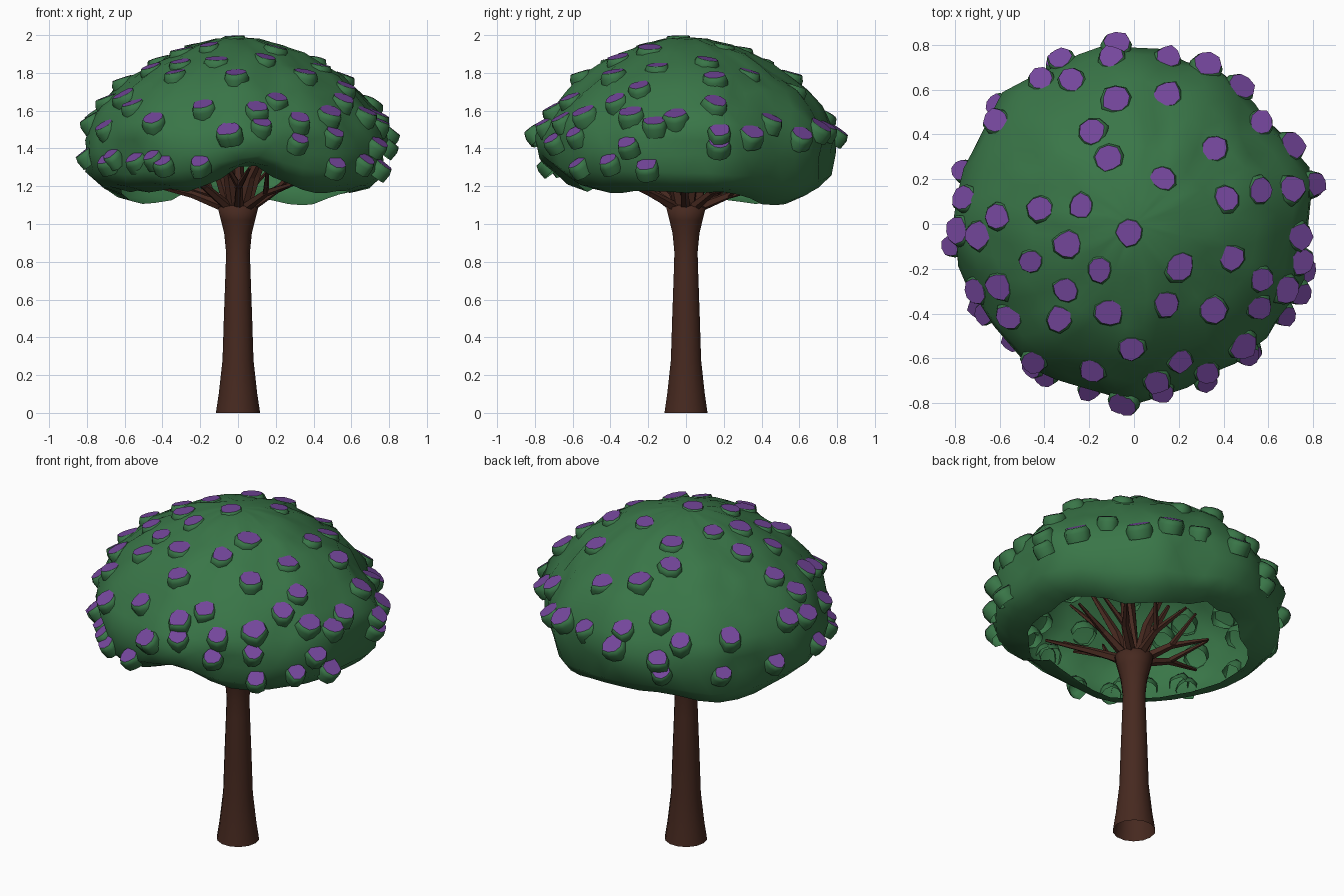
import bpy, bmesh, math, random
from mathutils import Vector
from mathutils.bvhtree import BVHTree

if "Cube" in bpy.data.objects:
    bpy.data.objects.remove(bpy.data.objects["Cube"])

random.seed(7)


def material(name, rgb):
    m = bpy.data.materials.new(name)
    m.diffuse_color = (*rgb, 1)
    m.use_nodes = True
    m.node_tree.nodes["Principled BSDF"].inputs["Base Color"].default_value = m.diffuse_color
    return m


BARK = material("brown bark", (0.062, 0.022, 0.014))
LEAF = material("green leaves", (0.041, 0.180, 0.064))
PURPLE = material("purple blossom", (0.175, 0.062, 0.330))


def finish(bm, name, mat, smooth=True):
    me = bpy.data.meshes.new(name)
    bm.to_mesh(me)
    bm.free()
    me.materials.append(mat)
    for p in me.polygons:
        p.use_smooth = smooth
    ob = bpy.data.objects.new(name, me)
    bpy.context.collection.objects.link(ob)
    return ob


def bridge(bm, a, b):
    n = len(a)
    for i in range(n):
        bm.faces.new((a[i], a[(i + 1) % n], b[(i + 1) % n], b[i]))


# Trunk: flared foot, slim waist, widening crotch (open at the foot)
bm = bmesh.new()
prev = None
for r, z in [(.117, 0), (.102, .1), (.082, .28), (.075, .5), (.066, .75), (.063, .85),
             (.073, .95), (.09, 1.02), (.108, 1.09), (.07, 1.1)]:
    ring = [bm.verts.new((r * math.cos(i * math.tau / 14), r * math.sin(i * math.tau / 14), z))
            for i in range(14)]
    if prev:
        bridge(bm, prev, ring)
    prev = ring
bm.faces.new(prev)
finish(bm, "trunk", BARK)


# Branches: tapered tubes along short paths
def tube(bm, pts, radii, sides=5):
    prev = None
    for i, p in enumerate(pts):
        d = pts[min(i + 1, len(pts) - 1)] - pts[max(i - 1, 0)]
        q = d.to_track_quat('Z', 'Y')
        ring = [bm.verts.new(p + q @ Vector((radii[i] * math.cos(k * math.tau / sides),
                                             radii[i] * math.sin(k * math.tau / sides), 0)))
                for k in range(sides)]
        if prev:
            bridge(bm, prev, ring)
        prev = ring
    bm.faces.new(prev)


def polar(r, a, z):
    return Vector((r * math.cos(a), r * math.sin(a), z))


bm = bmesh.new()
for i in range(8):
    a = i * math.tau / 8 + random.uniform(-.15, .15)
    reach, top = random.uniform(.40, .50), random.uniform(1.2, 1.3)
    fork = polar(reach * .5, a, 1.1 + (top - 1.1) * .5)
    tube(bm, [polar(.06, a, 1.085), fork, polar(reach, a + .12, top)], [.028, .02, .008])
    tube(bm, [fork, polar(reach * .9, a - .28, top + .08)], [.018, .007])
for i in range(5):
    a = i * math.tau / 5 + .4
    tube(bm, [polar(.04, a, 1.08), polar(.1, a, 1.25), polar(.24, a + .2, 1.5)],
         [.034, .026, .01])
tube(bm, [Vector((0, 0, 1.08)), Vector((.01, -.02, 1.5)), Vector((-.03, -.04, 1.96))],
     [.035, .025, .01])
finish(bm, "branches", BARK, False)

# Canopy: hollow dome, outline radius every 15 degrees from +x
OUTLINE = [.79, .83, .77, .75, .78, .77, .80, .80, .79, .82, .80, .80,
           .82, .80, .78, .78, .79, .76, .81, .78, .76, .77, .78, .79]
PROFILE = [(.15, 1.98), (.3, 1.945), (.44, 1.9), (.57, 1.84), (.69, 1.775), (.8, 1.7),
           (.89, 1.615), (.96, 1.53), (1, 1.45), (.995, 1.36), (.97, 1.26), (.88, 1.19),
           (.76, 1.16)]
SEG = 40


def canopy_radius(a):
    t = (a / math.tau * 24) % 24
    i = int(t)
    return OUTLINE[i] + (OUTLINE[(i + 1) % 24] - OUTLINE[i]) * (t - i)


def swell(a, degrees, width):
    d = (a - math.radians(degrees) + math.pi) % math.tau - math.pi
    return math.exp(-(d / width) ** 2)


def rim_height(a):
    return 1.18 + .13 * swell(a, 276, .3) - .075 * swell(a, 55, .45) - .075 * swell(a, 145, .4)


bm = bmesh.new()
pole = bm.verts.new((0, 0, 1.99))
prev = None
for row, (f, z) in enumerate(PROFILE):
    ring = []
    for i in range(SEG):
        a = (i + .5 * (row % 2)) * math.tau / SEG
        h = z if z > 1.5 else 1.5 - (1.5 - z) * (1.5 - rim_height(a)) / .335
        n = random.uniform(-.014, .014) * min(1, f * 1.5)
        r = f * canopy_radius(a) + n
        if 1.3 < z < 1.4:
            r -= .04 * max(0, math.sin(a * 5 + 1))
        ring.append(bm.verts.new(polar(r, a, h + n * .8)))
    for i in range(SEG):
        j = (i + 1) % SEG
        if prev is None:
            bm.faces.new((pole, ring[i], ring[j]))
        elif row % 2:
            bm.faces.new((prev[i], ring[i], prev[j]))
            bm.faces.new((prev[j], ring[i], ring[j]))
        else:
            bm.faces.new((prev[i], ring[i], ring[j]))
            bm.faces.new((prev[i], ring[j], prev[j]))
    prev = ring
bm.normal_update()
tree = BVHTree.FromBMesh(bm)
finish(bm, "canopy", LEAF)

# Leaf tufts topped by blossoms, placed as seen from above, front and right
TOP = [-.1, .73, -.08, .8, .15, .73, .32, .69, .15, .57, -.08, .55, -.27, .63, -.41, .63,
       -.32, .72, -.6, .45, -.18, .4, -.11, .29, .13, .2, .36, .33, .46, .6, .56, .44,
       .69, .34, .41, .11, .56, .15, .69, .15, .79, .18, .73, -.05, .74, -.17, .43, -.15,
       .2, -.19, -.02, -.04, -.23, .08, -.41, .07, -.6, .03, -.74, .11, -.77, -.03,
       -.69, -.05, -.29, -.09, -.45, -.16, -.15, -.2, -.3, -.29, -.59, -.27, -.69, -.29,
       -.55, -.41, -.33, -.42, -.11, -.39, .14, -.35, .35, -.38, .55, -.36, .56, -.24,
       .67, -.29, .48, -.53, .2, -.6, .32, -.65, -.01, -.55, -.18, -.64, .1, -.69,
       -.05, -.78, -.44, -.6]
FRONT = [(-.53, 1.37), (-.39, 1.34), (-.68, 1.35), (-.2, 1.34), (.5, 1.48), (.31, 1.45),
         (.51, 1.33), (.66, 1.35), (-.03, 1.5), (.12, 1.53)]
RIGHT = [(-.3, 1.44), (.17, 1.44), (-.2, 1.32)]

tufts, petals = bmesh.new(), bmesh.new()


def blossom(origin, direction, near, size):
    c, n, _, _ = tree.ray_cast(Vector(origin), Vector(direction))
    if c is None:
        c, n, _, _ = tree.find_nearest(Vector(near))
    if n.dot(c - Vector((0, 0, 1.35))) < 0:
        n = -n
    # lean halfway between straight up and the canopy's own direction
    lean = min(.5 * n.angle(Vector((0, 0, 1))), math.radians(38))
    out = Vector((n.x, n.y, 0)).normalized()
    axis = Vector((0, 0, math.cos(lean))) + out * math.sin(lean)
    side = axis.cross(out).normalized()
    up = side.cross(axis)
    c = c + n * (.008 + .022 * math.sin(lean) / .6)
    wob = [size * random.uniform(.88, 1.12) for _ in range(9)]

    def ring(bm, scale, drop):
        return [bm.verts.new(c - axis * drop + (side * math.cos(i * math.tau / 9)
                             + up * math.sin(i * math.tau / 9)) * w * scale)
                for i, w in enumerate(wob)]

    top = petals.faces.new(ring(petals, 1, 0))
    top.normal_update()
    if top.normal.z < 0:
        top.normal_flip()
    a, b, d = ring(tufts, 1.0, .002), ring(tufts, 1.2, .03), ring(tufts, 1.15, .08)
    bridge(tufts, a, b)
    bridge(tufts, b, d)
    tufts.faces.new(a)


for x, y in zip(TOP[::2], TOP[1::2]):
    blossom((x, y, 3), (0, 0, -1), (x, y, 1.5), random.uniform(.052, .062))
for x, z in FRONT:
    blossom((x, -3, z), (0, 1, 0), (x, -.6, z), .048)
for y, z in RIGHT:
    blossom((3, y, z), (-1, 0, 0), (.7, y, z), .052)
for deg in range(115, 236, 24):
    p = polar(3, math.radians(deg), 1.38)
    blossom(p, (-p.x, -p.y, 0), (p.x / 4, p.y / 4, 1.38), .048)
bmesh.ops.recalc_face_normals(tufts, faces=tufts.faces)
finish(tufts, "leaf_tufts", LEAF)
finish(petals, "blossoms", PURPLE, False)
